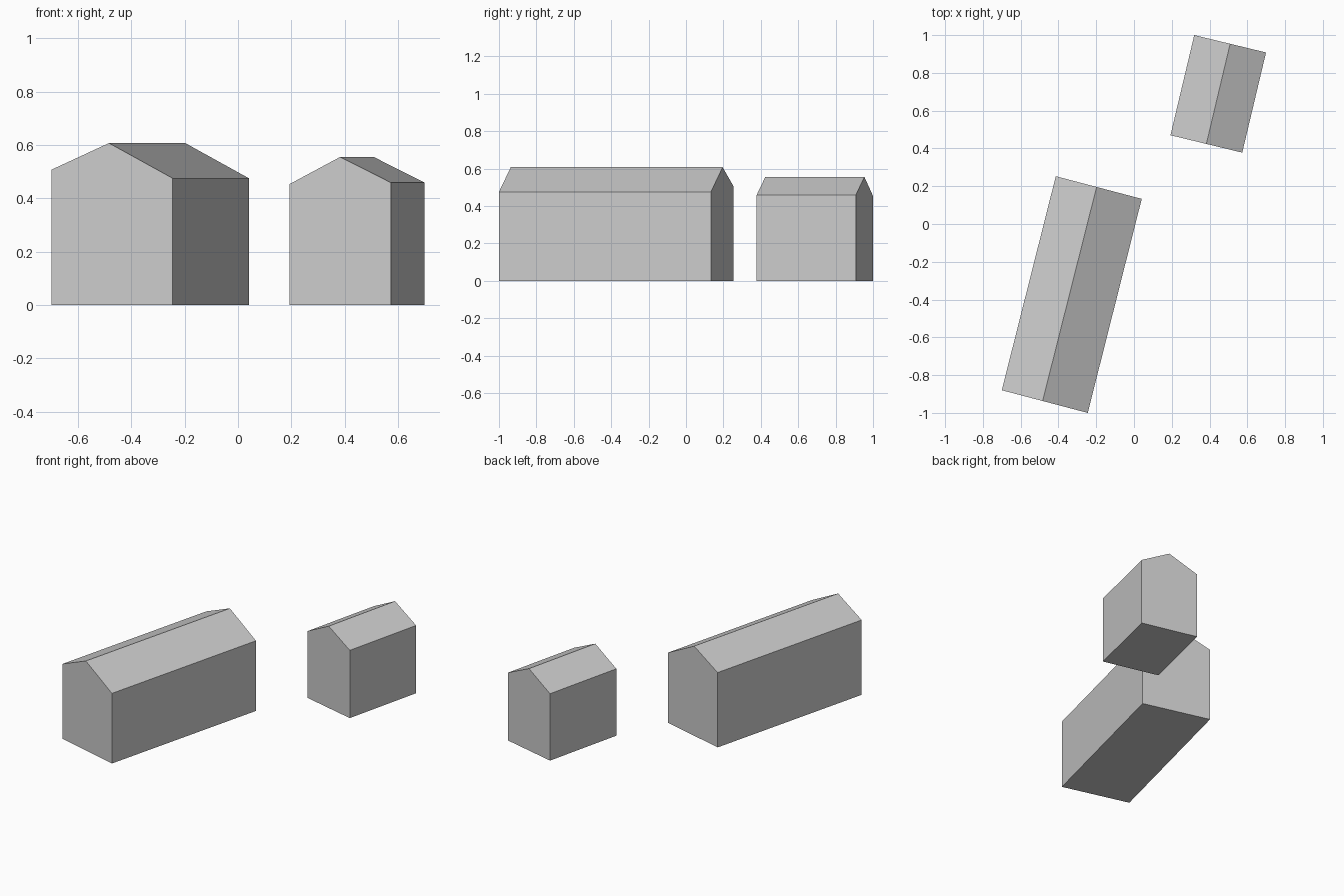
import bpy
import bmesh
from mathutils import Vector

if "Cube" in bpy.data.objects:
    bpy.data.objects.remove(bpy.data.objects["Cube"], do_unlink=True)

# One plain grey for both buildings
grey = bpy.data.materials.new("light_grey")
grey.use_nodes = True
colour = (0.6, 0.6, 0.6, 1)
grey.diffuse_color = colour
grey.node_tree.nodes["Principled BSDF"].inputs["Base Color"].default_value = colour


def gabled_building(name, corner, across, along, ridge_at, left_eave, right_eave, ridge):
    """Extrude a five-sided gable profile from the front left corner."""
    corner, across, along = (Vector((*v, 0)) for v in (corner, across, along))
    profile = [(0, 0), (1, 0), (1, right_eave), (ridge_at, ridge), (0, left_eave)]
    bm = bmesh.new()
    gable = bm.faces.new([bm.verts.new(corner + across * t + Vector((0, 0, z)))
                          for t, z in profile])
    body = bmesh.ops.extrude_face_region(bm, geom=[gable], use_keep_orig=True)
    moved = [g for g in body["geom"] if isinstance(g, bmesh.types.BMVert)]
    bmesh.ops.translate(bm, verts=moved, vec=along)
    bmesh.ops.recalc_face_normals(bm, faces=bm.faces)
    mesh = bpy.data.meshes.new(name)
    bm.to_mesh(mesh)
    bm.free()
    mesh.materials.append(grey)
    obj = bpy.data.objects.new(name, mesh)
    bpy.context.collection.objects.link(obj)
    return obj


# Long building at the front, short one behind it
gabled_building("long_building", (-0.70, -0.88), (0.455, -0.12), (0.286, 1.133),
                0.475, 0.507, 0.475, 0.607)
gabled_building("short_building", (0.193, 0.47), (0.38, -0.092), (0.126, 0.53),
                0.5, 0.453, 0.459, 0.555)
